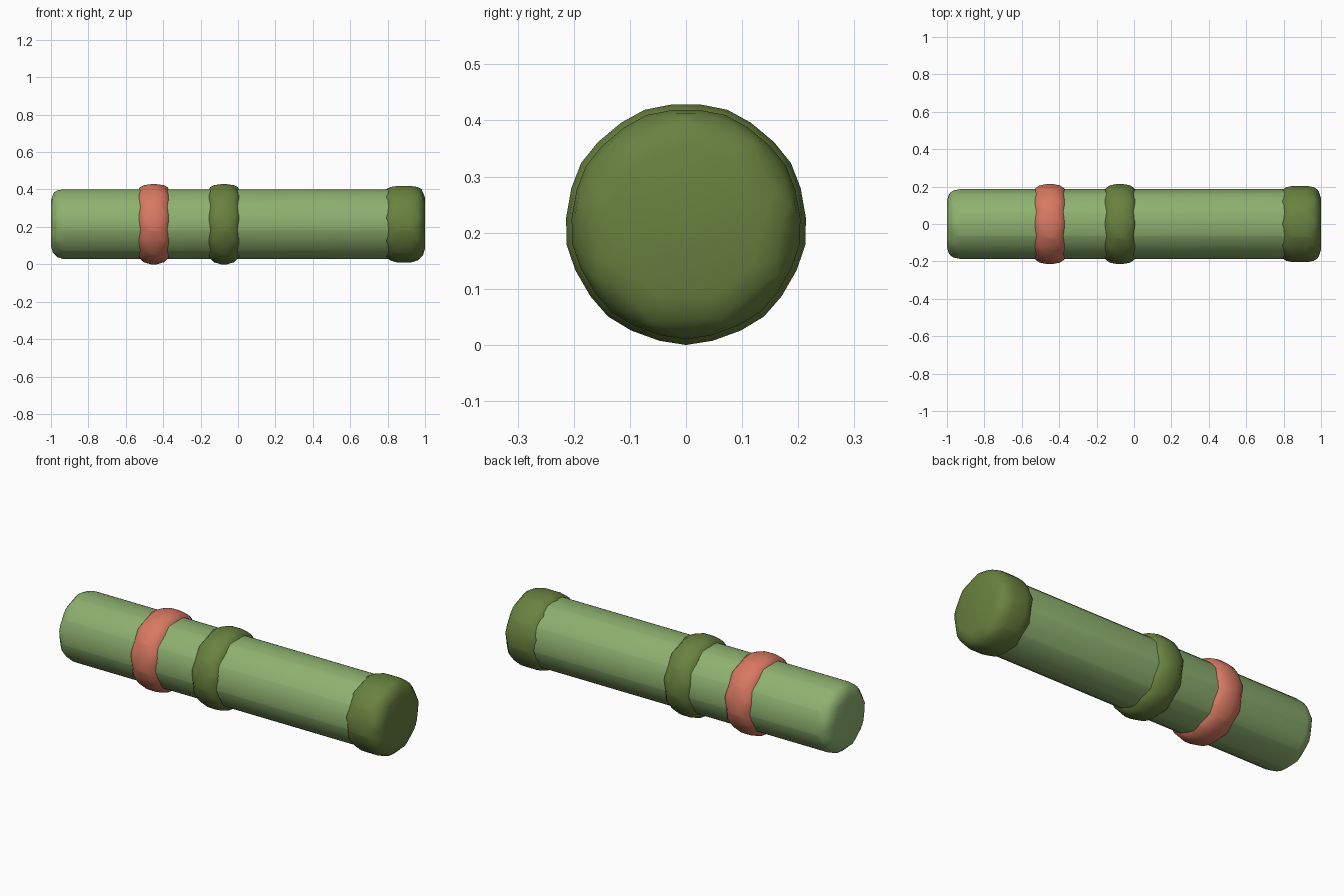
import bpy, bmesh, math

if "Cube" in bpy.data.objects:
    bpy.data.objects.remove(bpy.data.objects["Cube"])

SIDES = 9
AXIS_Z = 0.216


def material(name, rgb):
    m = bpy.data.materials.new(name)
    m.diffuse_color = (*rgb, 1)
    m.use_nodes = True
    m.node_tree.nodes["Principled BSDF"].inputs["Base Color"].default_value = m.diffuse_color
    return m


def rounded_drum(name, x0, x1, inradius, mat):
    """Nine-sided drum along x, rounded by a full three-step bevel."""
    radius = inradius / math.cos(math.pi / SIDES)
    bm = bmesh.new()
    ends = []
    for x in (x0, x1):
        ends.append([bm.verts.new((x, radius * math.sin(a), AXIS_Z + radius * math.cos(a)))
                     for a in (2 * math.pi * i / SIDES for i in range(SIDES))])
    for loop in ends:
        bm.faces.new(loop)
    for i in range(SIDES):
        j = (i + 1) % SIDES
        bm.faces.new((ends[0][i], ends[0][j], ends[1][j], ends[1][i]))
    bmesh.ops.recalc_face_normals(bm, faces=bm.faces)
    mesh = bpy.data.meshes.new(name)
    bm.to_mesh(mesh)
    bm.free()
    mesh.materials.append(mat)
    ob = bpy.data.objects.new(name, mesh)
    bpy.context.collection.objects.link(ob)
    bevel = ob.modifiers.new("rounding", 'BEVEL')
    bevel.width = radius * math.sin(math.pi / SIDES) * 0.995
    bevel.segments = 3
    bevel.limit_method = 'NONE'
    bpy.ops.object.select_all(action='DESELECT')
    ob.select_set(True)
    bpy.context.view_layer.objects.active = ob
    bpy.ops.object.modifier_apply(modifier="rounding")
    bpy.ops.object.shade_smooth_by_angle(angle=math.radians(35))
    return ob


light = material("light_green", (0.27, 0.44, 0.16))
dark = material("olive_green", (0.14, 0.22, 0.05))
coral = material("coral", (0.68, 0.19, 0.12))

# Long stem
rounded_drum("stem", -1.0, 0.99, 0.188, light)
# Bands around the stem
rounded_drum("coral_band", -0.545, -0.355, 0.216, coral)
rounded_drum("olive_band", -0.17, 0.02, 0.216, dark)
# End cap
rounded_drum("end_cap", 0.775, 1.0, 0.206, dark)
